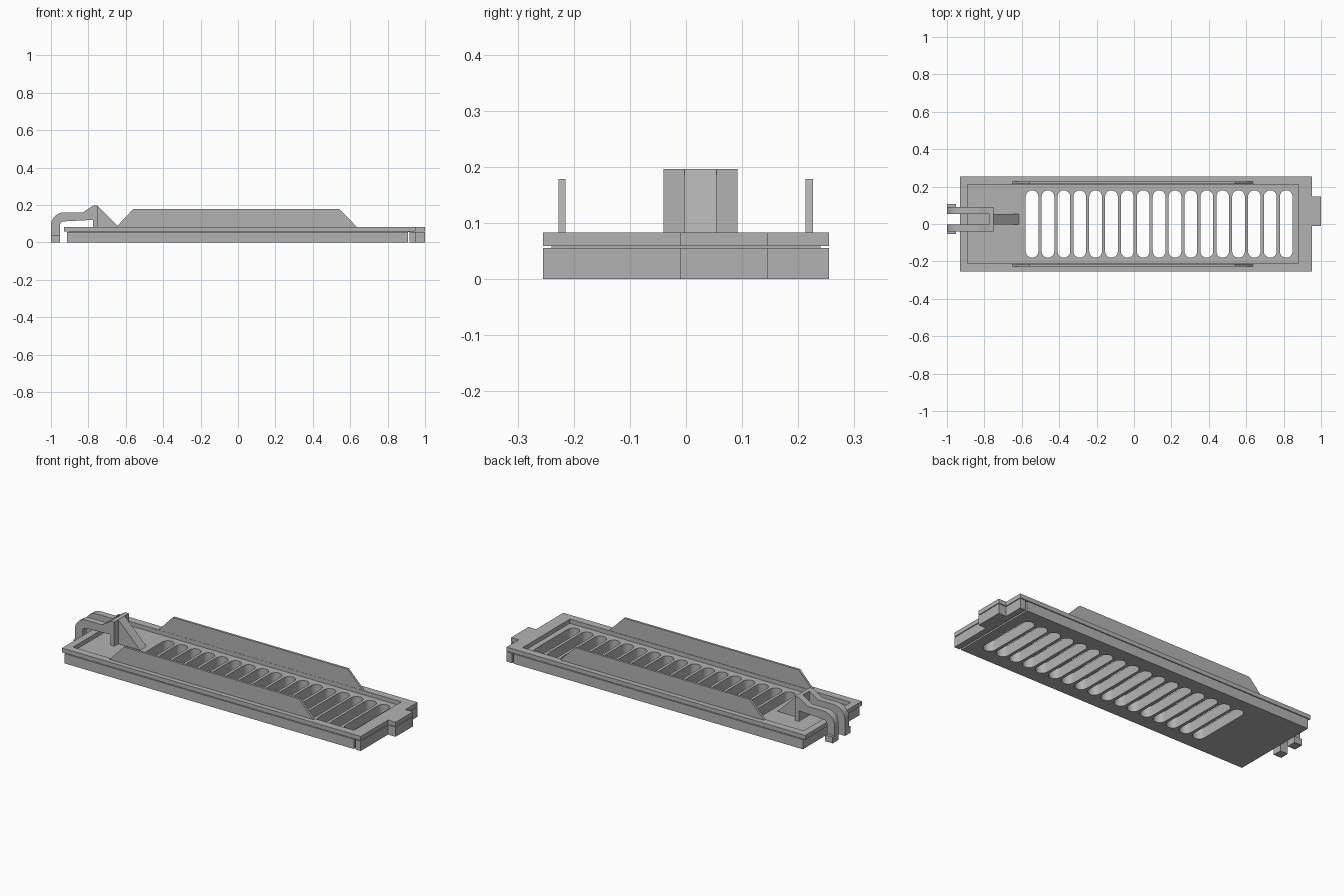
import bpy
from math import pi, cos, sin, radians

cube = bpy.data.objects.get("Cube")
if cube:
    bpy.data.objects.remove(cube, do_unlink=True)

# Single grey plastic
grey = bpy.data.materials.new("grey plastic")
grey.use_nodes = True
colour = (0.45, 0.45, 0.45, 1)
grey.diffuse_color = colour
grey.node_tree.nodes["Principled BSDF"].inputs["Base Color"].default_value = colour


def prism(name, loops, low, high, side=False):
    """Extrude an outline with holes along z, or along y when side is set."""
    curve = bpy.data.curves.new(name, 'CURVE')
    curve.dimensions = '2D'
    curve.fill_mode = 'BOTH'
    curve.extrude = (high - low) / 2
    for loop in loops:
        spline = curve.splines.new('POLY')
        spline.points.add(len(loop) - 1)
        for point, (u, v) in zip(spline.points, loop):
            point.co = (u, v, 0, 1)
        spline.use_cyclic_u = True
    temp = bpy.data.objects.new(name, curve)
    bpy.context.collection.objects.link(temp)
    graph = bpy.context.evaluated_depsgraph_get()
    mesh = bpy.data.meshes.new_from_object(temp.evaluated_get(graph))
    bpy.data.objects.remove(temp, do_unlink=True)
    middle = (low + high) / 2
    for v in mesh.vertices:
        x, y, z = v.co
        v.co = (x, -z + middle, y) if side else (x, y, z + middle)
    mesh.materials.clear()
    mesh.materials.append(grey)
    obj = bpy.data.objects.new(name, mesh)
    bpy.context.collection.objects.link(obj)
    bpy.ops.object.select_all(action='DESELECT')
    obj.select_set(True)
    bpy.context.view_layer.objects.active = obj
    # Weld caps to walls
    bpy.ops.object.mode_set(mode='EDIT')
    bpy.ops.mesh.select_all(action='SELECT')
    bpy.ops.mesh.remove_doubles(threshold=0.0001)
    bpy.ops.mesh.normals_make_consistent(inside=False)
    bpy.ops.object.mode_set(mode='OBJECT')
    bpy.ops.object.shade_smooth_by_angle(angle=radians(30))
    return obj


def rect(x0, x1, y0, y1):
    return [(x0, y0), (x1, y0), (x1, y1), (x0, y1)]


def slot(x, half_width, half_length, steps=12):
    reach = half_length - half_width
    loop = []
    for sign in (1, -1):
        for i in range(steps + 1):
            a = pi * i / steps
            loop.append((x + sign * half_width * cos(a),
                         sign * (reach + half_width * sin(a))))
    return loop


def tabbed(x0, x1):
    """Rectangle with the locating tab on its +x end."""
    return [(x0, -W), (x1, -W), (x1, -0.01), (1, -0.01),
            (1, 0.146), (x1, 0.146), (x1, W), (x0, W)]


W = 0.255
slots = [slot(-0.545 + i * 0.0849, 0.034, 0.18) for i in range(17)]

# Slotted base, thin inset floor layer and end block with tab
prism("base", [rect(-0.915, 0.908, -W, W)] + slots, 0, 0.055)
prism("floor_layer", [rect(-0.90, 0.94, -0.24, 0.24)] + slots, 0.055, 0.059)
prism("end_block", [tabbed(0.918, 0.952)], 0, 0.055)

# Raised frame around the floor
prism("frame", [tabbed(-0.93, 0.952), rect(-0.89, 0.88, -0.212, 0.212)], 0.059, 0.083)

# Side fins
fin = [(-0.65, 0.083), (0.635, 0.083), (0.541, 0.178), (-0.56, 0.178)]
for name, y in (("left_fin", 0.2195), ("right_fin", -0.221)):
    prism(name, [fin], y - 0.0065, y + 0.0065, side=True)


def arc(radius):
    cx, cz = -0.93, 0.09
    return [(cx - radius * cos(pi / 2 * i / 10), cz + radius * sin(pi / 2 * i / 10))
            for i in range(11)]


# Hooked arms with feet
arm = ([(-1, 0.0)] + arc(0.07) + [(-0.83, 0.16), (-0.775, 0.196), (-0.775, 0.12)]
       + arc(0.022)[::-1] + [(-0.952, 0.0)])
for name, y0, y1, f0, f1 in (("front_arm", -0.04, -0.003, -0.054, -0.04),
                             ("back_arm", 0.054, 0.092, 0.092, 0.108)):
    prism(name, [arm], y0, y1, side=True)
    prism(name + "_foot", [rect(-1, -0.952, 0, 0.036)], f0, f1, side=True)

# Upright plate joining the arms, with its triangular brace
prism("upright", [rect(-0.775, -0.752, 0.059, 0.196)], -0.04, 0.092, side=True)
prism("brace", [[(-0.752, 0.059), (-0.614, 0.059), (-0.752, 0.196)]],
      -0.003, 0.054, side=True)
